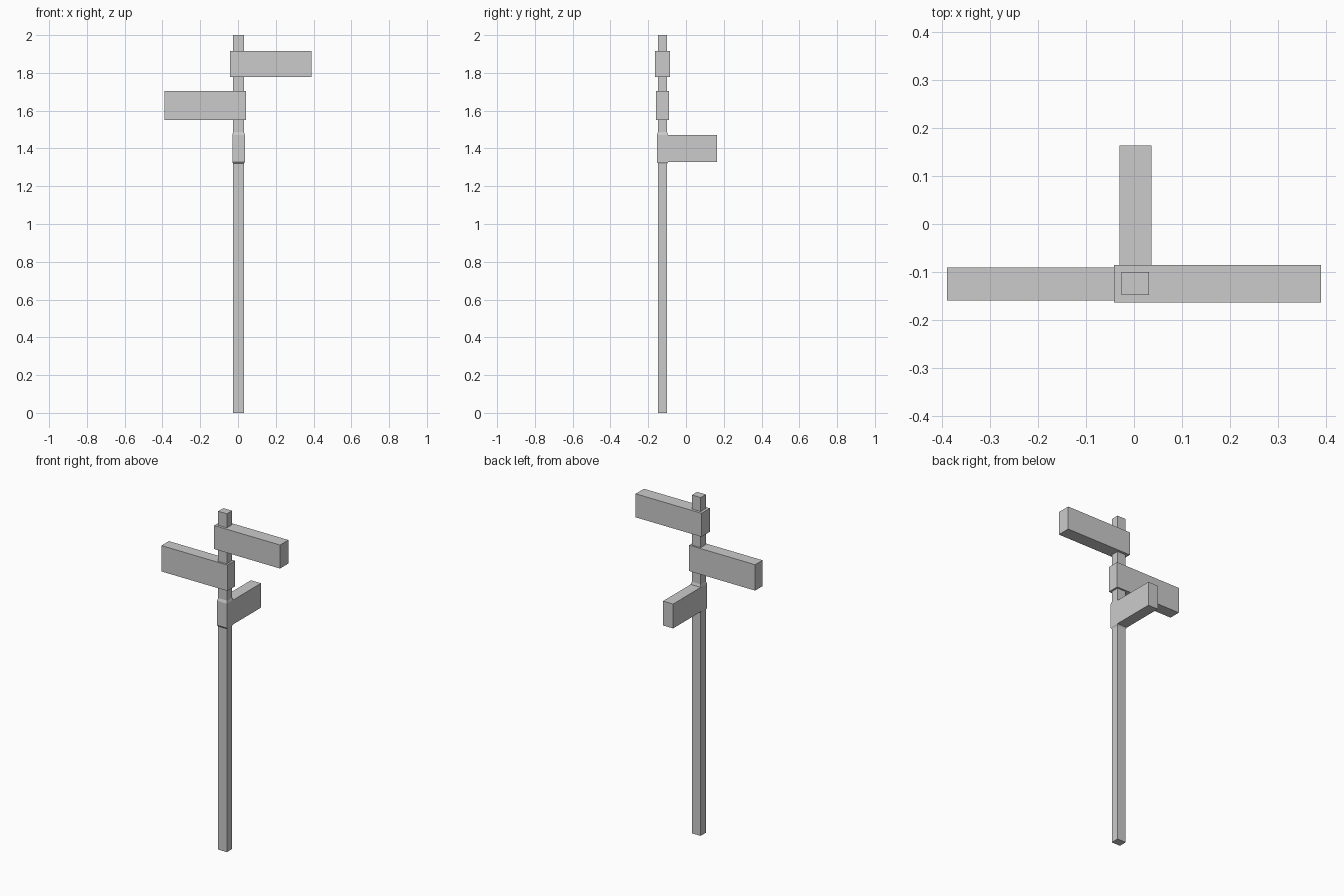
import bpy, bmesh
from mathutils import Vector

if "Cube" in bpy.data.objects:
    bpy.data.objects.remove(bpy.data.objects["Cube"])


def finish(name, bm):
    bmesh.ops.recalc_face_normals(bm, faces=bm.faces)
    mesh = bpy.data.meshes.new(name)
    bm.to_mesh(mesh)
    bm.free()
    obj = bpy.data.objects.new(name, mesh)
    bpy.context.collection.objects.link(obj)
    return obj


def box(name, lo, hi):
    bm = bmesh.new()
    bmesh.ops.create_cube(bm, size=1)
    lo, hi = Vector(lo), Vector(hi)
    for v in bm.verts:
        v.co = (lo + hi) / 2 + v.co * (hi - lo)
    return finish(name, bm)


# Post: square rings lofted upward, flaring slightly where the rear arm grows out
thin = (-0.026, 0.031, -0.148, -0.1)
wide = (-0.03, 0.036, -0.154, -0.095)
rings = [(0, thin), (1.32, thin), (1.328, wide), (1.472, wide), (1.487, thin), (2, thin)]
bm = bmesh.new()
loops = []
for z, (x0, x1, y0, y1) in rings:
    loops.append([bm.verts.new((x, y, z)) for x, y in ((x0, y0), (x1, y0), (x1, y1), (x0, y1))])
arm_face = None
for k in range(len(loops) - 1):
    a, b = loops[k], loops[k + 1]
    for i in range(4):
        j = (i + 1) % 4
        f = bm.faces.new((a[i], a[j], b[j], b[i]))
        if k == 2 and i == 2:
            arm_face = f
bm.faces.new(loops[0][::-1])
bm.faces.new(loops[-1])

# Rear-pointing sign arm, extruded from the flared section
arm = bmesh.ops.extrude_discrete_faces(bm, faces=[arm_face])["faces"][0]
for v in arm.verts:
    v.co.y = 0.163
finish("post_with_rear_sign", bm)

# Side-pointing sign boards
box("right_sign", (-0.042, -0.163, 1.778), (0.389, -0.085, 1.917))
box("left_sign", (-0.389, -0.159, 1.551), (0.042, -0.09, 1.704))
